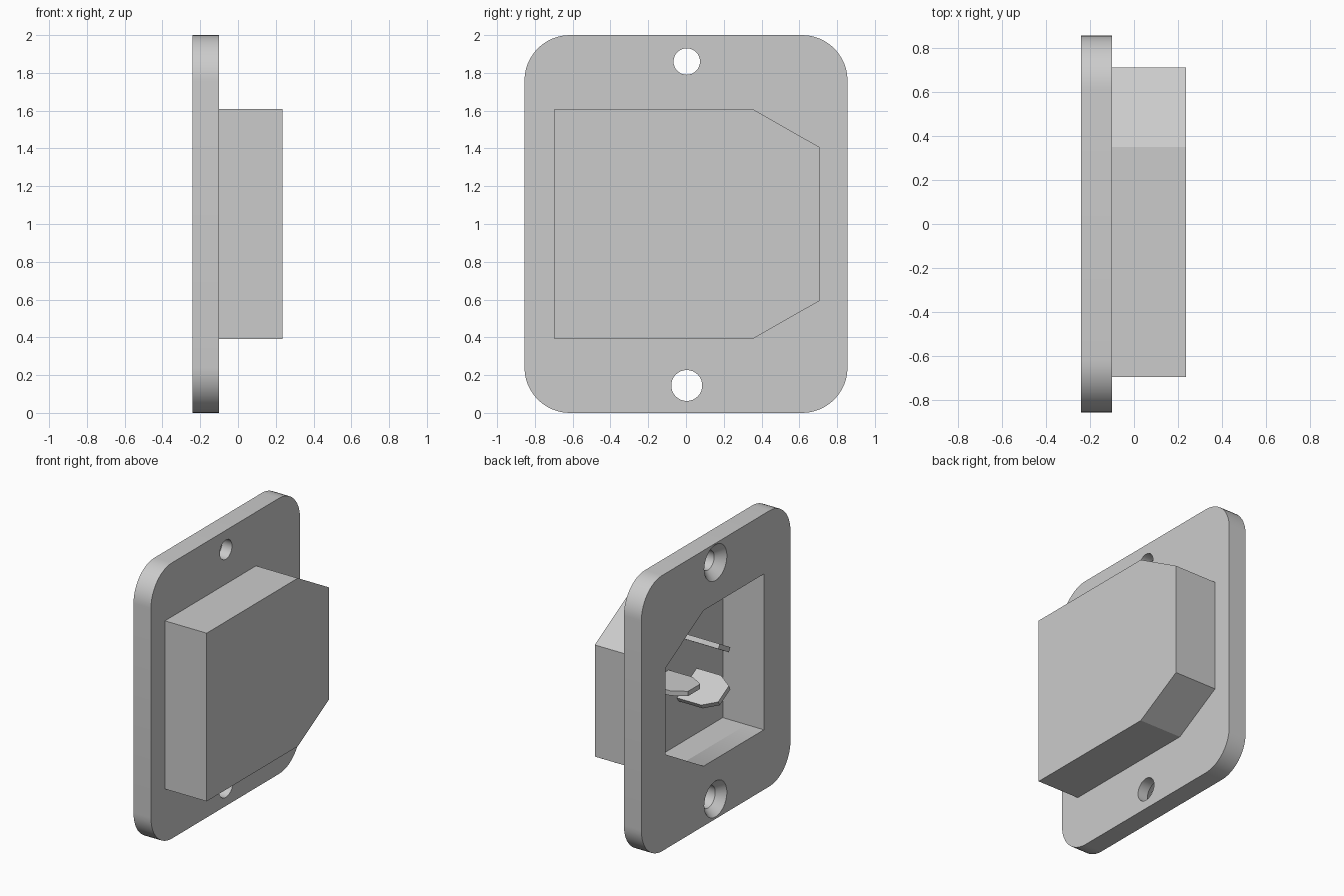
import bpy, bmesh, math
from mathutils import Matrix, Vector

if "Cube" in bpy.data.objects:
    bpy.data.objects.remove(bpy.data.objects["Cube"])

GREY = (0.6, 0.6, 0.6, 1)
grey = bpy.data.materials.new("light_grey")
grey.use_nodes = True
grey.diffuse_color = GREY
grey.node_tree.nodes["Principled BSDF"].inputs["Base Color"].default_value = GREY

# Local XY outline with Z depth -> outline in world YZ with depth along X
SIDEWAYS = Matrix(((0, 0, 1, 0), (1, 0, 0, 0), (0, 1, 0, 0), (0, 0, 0, 1)))


def loft(name, rings, matrix=SIDEWAYS):
    """Closed solid through matching outlines, each given as (depth, points)."""
    bm = bmesh.new()
    loops = [[bm.verts.new(matrix @ Vector((u, v, d))) for u, v in pts]
             for d, pts in rings]
    bm.faces.new(loops[0])
    bm.faces.new(loops[-1])
    n = len(loops[0])
    for a, b in zip(loops, loops[1:]):
        for i in range(n):
            j = (i + 1) % n
            bm.faces.new((a[i], a[j], b[j], b[i]))
    bmesh.ops.recalc_face_normals(bm, faces=bm.faces)
    mesh = bpy.data.meshes.new(name)
    bm.to_mesh(mesh)
    bm.free()
    mesh.materials.append(grey)
    obj = bpy.data.objects.new(name, mesh)
    bpy.context.collection.objects.link(obj)
    return obj


def prism(name, pts, start, end, matrix=SIDEWAYS):
    return loft(name, [(start, pts), (end, pts)], matrix)


def arc(cy, cz, r, first, last, steps):
    angles = [math.radians(first + (last - first) * i / steps) for i in range(steps + 1)]
    return [(cy + r * math.cos(a), cz + r * math.sin(a)) for a in angles]


def chamfered(y0, y1, half, y_cut, half_cut):
    """Box outline with its two +y corners cut off, centred on z = 1."""
    return [(y0, 1 - half), (y_cut, 1 - half), (y1, 1 - half_cut),
            (y1, 1 + half_cut), (y_cut, 1 + half), (y0, 1 + half)]


def select_only(obj):
    bpy.ops.object.select_all(action='DESELECT')
    obj.select_set(True)
    bpy.context.view_layer.objects.active = obj


def cut(obj, cutter):
    cutter.hide_render = True
    mod = obj.modifiers.new("cut", 'BOOLEAN')
    mod.operation = 'DIFFERENCE'
    mod.solver = 'EXACT'
    mod.object = cutter
    select_only(obj)
    bpy.ops.object.modifier_apply(modifier=mod.name)


FRONT, STEP, BACK, FLOOR = -0.24, -0.10, 0.235, 0.09

# Mounting plate with rounded corners
outline = []
for k, (sy, sz) in enumerate([(1, 1), (-1, 1), (-1, -1), (1, -1)]):
    outline += arc(sy * 0.615, 1 + sz * 0.76, 0.24, 90 * k, 90 * k + 90, 12)
plate = prism("mounting_plate", outline, FRONT, STEP)

# Rear housing
housing = prism("rear_housing", chamfered(-0.695, 0.71, 0.61, 0.35, 0.405), STEP, BACK)

# Socket cavity cut through the plate into the housing
cavity = prism("cavity_cutter", chamfered(-0.55, 0.575, 0.565, 0.14, 0.315), FRONT - 0.1, FLOOR)
cut(plate, cavity)
cut(housing, cavity)
cutters = [cavity]

# Countersunk screw holes
for z, r in ((1.86, 0.07), (0.145, 0.082)):
    def ring(radius):
        return arc(0.004, z, radius, 0, 348.75, 31)
    screw = loft("screw_hole_cutter", [(FRONT - 0.05, ring(0.13)), (FRONT, ring(0.13)),
                                       (FRONT + 0.06, ring(r)), (STEP + 0.05, ring(r))])
    cut(plate, screw)
    cutters.append(screw)
for c in cutters:
    bpy.data.objects.remove(c)

select_only(plate)
bpy.ops.object.shade_smooth_by_angle(angle=math.radians(30))

# Contact blades: upright earth blade and two splayed blades
TIP, W, T = -0.205, 0.13, 0.0175
blade = [(FLOOR + 0.02, -W), (TIP + 0.1, -W), (TIP, 0.06 - W),
         (TIP, W - 0.06), (TIP + 0.1, W), (FLOOR + 0.02, W)]
for name, y, z, tilt in (("earth_blade", 0.2, 1.0, 0),
                         ("upper_blade", -0.147, 1.172, 30),
                         ("lower_blade", -0.147, 0.828, -30)):
    place = Matrix.Translation((0, y, z)) @ Matrix.Rotation(math.radians(tilt), 4, 'X')
    prism(name, blade, -T, T, place)
